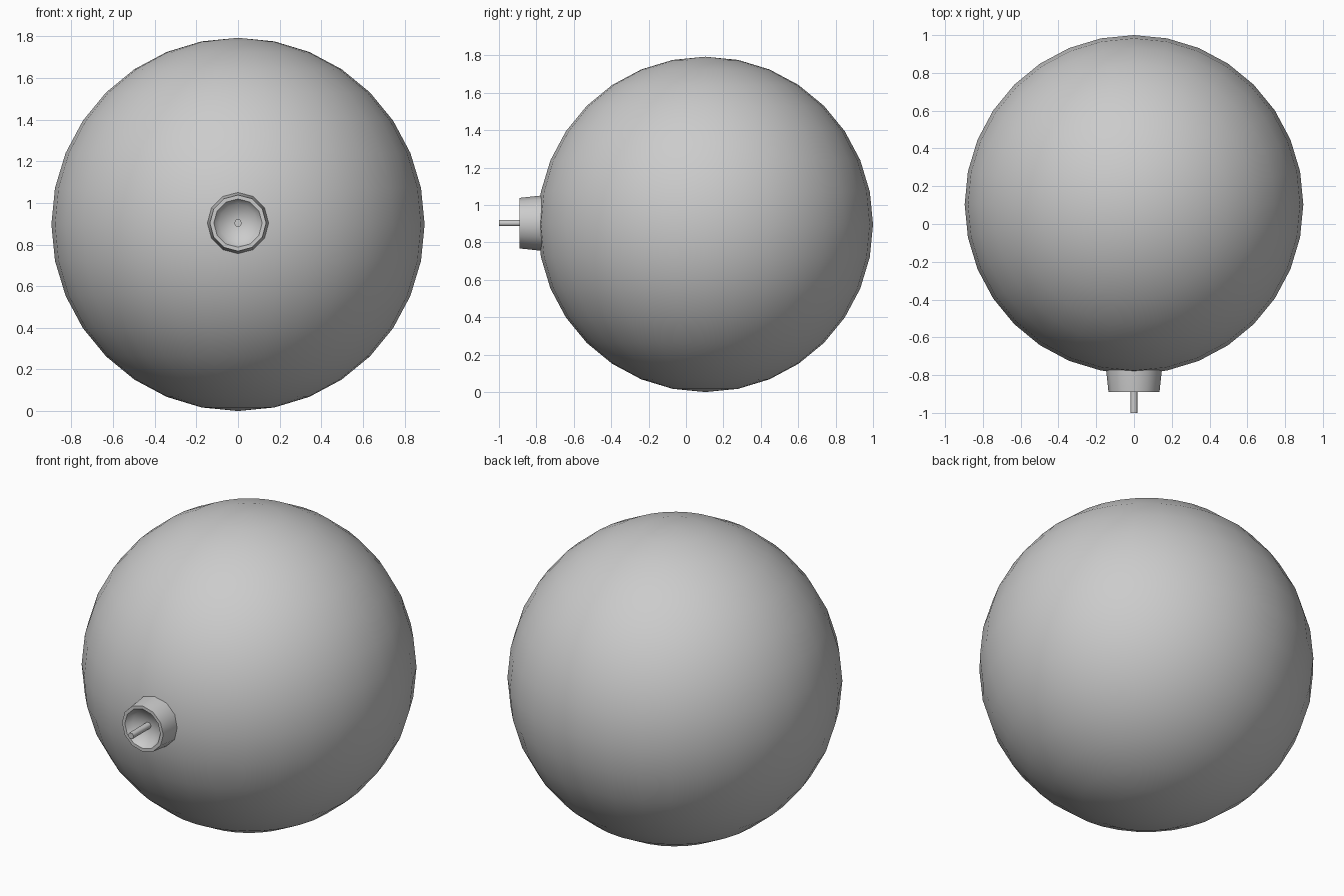
import bpy, bmesh, math
from mathutils import Vector

if "Cube" in bpy.data.objects:
    bpy.data.objects.remove(bpy.data.objects["Cube"])

R = 0.8965
BODY = Vector((0, 0.1035, R))
AXIS_Z = 0.903


def lathe(name, profile, sides, angle):
    """Revolve (radius, y) points around a line parallel to y."""
    bm = bmesh.new()
    rings = []
    for r, y in profile:
        if r == 0:
            rings.append([bm.verts.new((0, y, AXIS_Z))])
        else:
            rings.append([bm.verts.new((r * math.cos(2 * math.pi * i / sides), y,
                                        AXIS_Z + r * math.sin(2 * math.pi * i / sides)))
                          for i in range(sides)])
    for a, b in zip(rings, rings[1:]):
        for i in range(sides):
            j = (i + 1) % sides
            if len(a) == 1:
                bm.faces.new((a[0], b[j], b[i]))
            elif len(b) == 1:
                bm.faces.new((a[i], a[j], b[0]))
            else:
                bm.faces.new((a[i], a[j], b[j], b[i]))
    bmesh.ops.recalc_face_normals(bm, faces=bm.faces)
    mesh = bpy.data.meshes.new(name)
    bm.to_mesh(mesh)
    bm.free()
    obj = bpy.data.objects.new(name, mesh)
    bpy.context.collection.objects.link(obj)
    bpy.ops.object.select_all(action='DESELECT')
    obj.select_set(True)
    bpy.context.view_layer.objects.active = obj
    bpy.ops.object.shade_smooth_by_angle(angle=math.radians(angle))
    return obj


# Round body
bpy.ops.mesh.primitive_uv_sphere_add(segments=32, ring_count=16, radius=R, location=BODY)
body = bpy.context.object
body.name = "round_body"
bpy.ops.object.shade_smooth()

# Tapered neck with a recessed bowl in its front
lathe("neck", [(0, -0.75), (0.148, -0.75), (0.147, -0.78), (0.135, -0.89),
               (0.116, -0.89), (0.092, -0.855), (0, -0.832)], 12, 50)

# Thin fuse rod
lathe("fuse", [(0, -0.80), (0.019, -0.80), (0.019, -1.0), (0, -1.0)], 6, 65)
